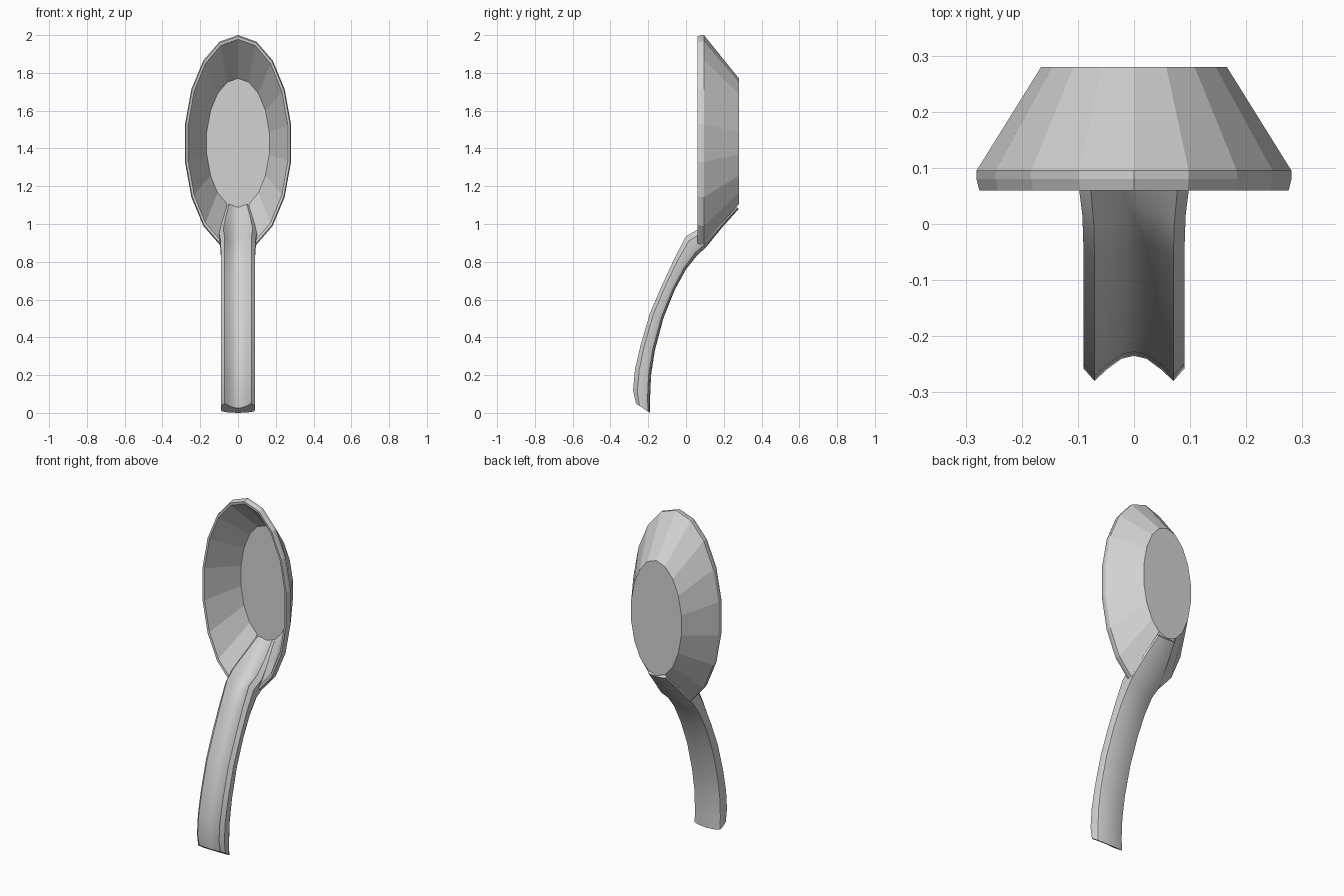
import bpy
import bmesh
from math import sin, cos, pi, radians

cube = bpy.data.objects.get("Cube")
if cube:
    bpy.data.objects.remove(cube, do_unlink=True)

GREY = 0.65
mat = bpy.data.materials.new("plain grey")
mat.use_nodes = True
colour = (GREY, GREY, GREY, 1)
mat.diffuse_color = colour
mat.node_tree.nodes["Principled BSDF"].inputs["Base Color"].default_value = colour


def finish(bm, name):
    bmesh.ops.recalc_face_normals(bm, faces=bm.faces[:])
    mesh = bpy.data.meshes.new(name)
    bm.to_mesh(mesh)
    bm.free()
    mesh.materials.append(mat)
    obj = bpy.data.objects.new(name, mesh)
    bpy.context.collection.objects.link(obj)
    return obj


def loft(bm, rings, skip=()):
    """Join neighbouring rings with quads and cap both ends."""
    n = len(rings[0])
    for a, b in zip(rings, rings[1:]):
        for i in range(n):
            if i not in skip:
                j = (i + 1) % n
                bm.faces.new((a[i], a[j], b[j], b[i]))
    bm.faces.new(rings[0])
    bm.faces.new(rings[-1])


# Bowl: faceted oval dish; the two lowest sectors are left for the handle
SIDES = 18
CENTRE = 1.428
# half width, half height, y
bowl_profile = [
    (0.168, 0.343, 0.28), (0.285, 0.572, 0.095), (0.285, 0.572, 0.08),
    (0.28, 0.565, 0.06), (0.268, 0.55, 0.062), (0.168, 0.343, 0.264),
]
bm = bmesh.new()
rings = []
for rx, rz, y in bowl_profile:
    angles = [2 * pi * i / SIDES for i in range(SIDES)]
    rings.append([bm.verts.new((rx * sin(a), y, CENTRE + rz * cos(a))) for a in angles])
loft(bm, rings, skip=(SIDES // 2 - 1, SIDES // 2))
loose = [v for v in bm.verts if not v.link_faces]
bmesh.ops.delete(bm, geom=loose, context='VERTS')
finish(bm, "bowl")

# Handle: grooved bar swept along a curve, flowing into the bowl
# back y, back z, front y, front z, half width
stations = [
    (-0.19, 0.0, -0.265, 0.05, 0.09),
    (-0.19, 0.08, -0.28, 0.12, 0.09),
    (-0.185, 0.2, -0.27, 0.23, 0.09),
    (-0.165, 0.33, -0.24, 0.36, 0.09),
    (-0.12, 0.5, -0.19, 0.53, 0.09),
    (-0.06, 0.65, -0.125, 0.68, 0.09),
    (0.0, 0.76, -0.06, 0.82, 0.09),
    (0.06, 0.835, 0.0, 0.935, 0.092),
    (0.105, 0.875, 0.07, 0.975, 0.1),
    (0.19, 0.98, 0.17, 1.04, 0.082),
    (0.279, 1.08, 0.256, 1.105, 0.06),
]
# right half of the section: share of width, share of depth from the back
half = [(0.6, 0.05), (0.93, 0.15), (1, 0.3), (1, 0.75), (0.78, 1), (0.55, 0.78), (0.25, 0.56)]
section = [(0, 0)] + half + [(0, 0.5)] + [(-x, t) for x, t in reversed(half)]
bm = bmesh.new()
rings = []
for by, bz, fy, fz, w in stations:
    rings.append([bm.verts.new((x * w, by + (fy - by) * t, bz + (fz - bz) * t))
                  for x, t in section])
loft(bm, rings)
handle = finish(bm, "handle")
bpy.ops.object.select_all(action='DESELECT')
handle.select_set(True)
bpy.context.view_layer.objects.active = handle
bpy.ops.object.shade_smooth_by_angle(angle=radians(30))
